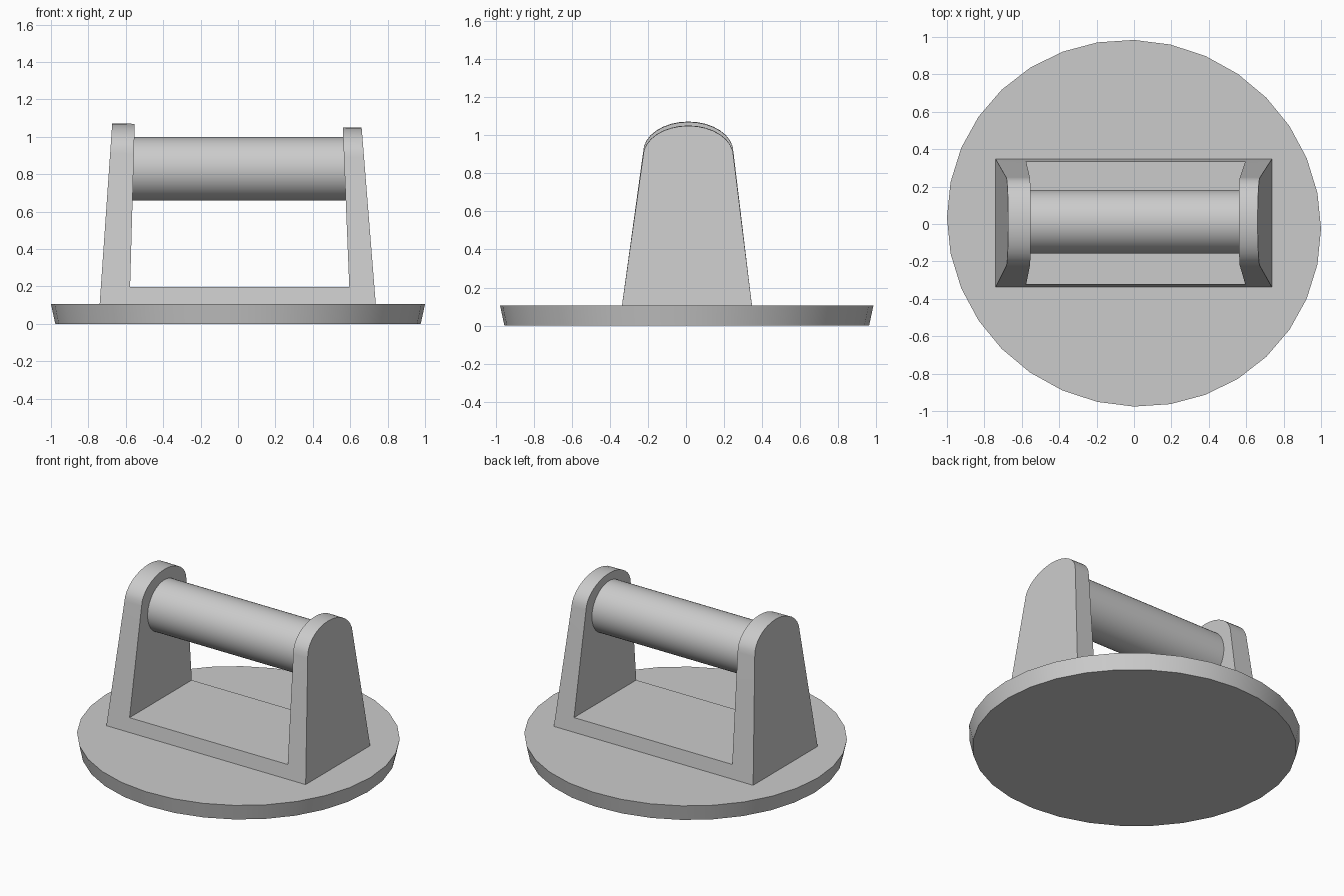
import bpy, bmesh, math
from mathutils import Matrix

if "Cube" in bpy.data.objects:
    bpy.data.objects.remove(bpy.data.objects["Cube"], do_unlink=True)

GREY = (0.6, 0.6, 0.6, 1)
grey = bpy.data.materials.new("light grey")
grey.use_nodes = True
grey.diffuse_color = GREY
grey.node_tree.nodes["Principled BSDF"].inputs["Base Color"].default_value = GREY


def add_object(name, bm):
    bmesh.ops.recalc_face_normals(bm, faces=bm.faces)
    mesh = bpy.data.meshes.new(name)
    bm.to_mesh(mesh)
    bm.free()
    mesh.materials.append(grey)
    obj = bpy.data.objects.new(name, mesh)
    bpy.context.collection.objects.link(obj)
    return obj


def smooth(obj):
    bpy.ops.object.select_all(action="DESELECT")
    obj.select_set(True)
    bpy.context.view_layer.objects.active = obj
    bpy.ops.object.shade_smooth_by_angle(angle=math.radians(30))


def prism(name, start, end):
    """Solid between two matching outlines of 3D points."""
    bm = bmesh.new()
    a = [bm.verts.new(p) for p in start]
    b = [bm.verts.new(p) for p in end]
    bm.faces.new(a)
    bm.faces.new(b)
    for i in range(len(a)):
        j = (i + 1) % len(a)
        bm.faces.new((a[i], a[j], b[j], b[i]))
    return add_object(name, bm)


# Round base, slightly wider at the top
bm = bmesh.new()
bmesh.ops.create_cone(bm, cap_ends=True, segments=32, radius1=0.977, radius2=1.0, depth=0.105)
skew = Matrix.Identity(4)
skew[1][0], skew[1][1] = -0.03, 0.98
bm.transform(Matrix.Translation((0, 0.004, 0.0525)) @ skew)
smooth(add_object("base", bm))

# Bracket: U-shaped front outline trimmed by the rounded side outline
u_shape = [(-0.74, 0.1), (0.737, 0.1), (0.653, 1.15), (0.556, 1.15),
           (0.595, 0.197), (-0.577, 0.197), (-0.55, 1.15), (-0.667, 1.15)]
bracket = prism("bracket", [(x, -0.5, z) for x, z in u_shape],
                [(x, 0.5, z) for x, z in u_shape])

side = [(-0.337, 0.1), (0.347, 0.1)]
for i in range(17):
    t = math.pi * i / 16
    side.append((0.012 + 0.237 * math.cos(t), 0.9 + 0.16 * math.sin(t)))
# The crown drops gently from right to left
ends = [[(x, y, z - 0.0167 * x * (z > 0.5)) for y, z in side] for x in (-0.9, 0.9)]
trim = prism("bracket_trim", *ends)
trim.hide_render = True

cut = bracket.modifiers.new("rounded sides", "BOOLEAN")
cut.operation = "INTERSECT"
cut.solver = "EXACT"
cut.object = trim
bpy.context.view_layer.update()
trimmed = bpy.data.meshes.new_from_object(
    bracket.evaluated_get(bpy.context.evaluated_depsgraph_get()))
bracket.modifiers.clear()
bracket.data = trimmed
bpy.data.objects.remove(trim, do_unlink=True)
smooth(bracket)

# Grip between the uprights
bm = bmesh.new()
bmesh.ops.create_cone(bm, cap_ends=True, segments=48, radius1=0.17, radius2=0.17, depth=1.18)
bm.transform(Matrix.Translation((0.005, 0.012, 0.828)) @ Matrix.Rotation(math.pi / 2, 4, "Y"))
smooth(add_object("grip", bm))
